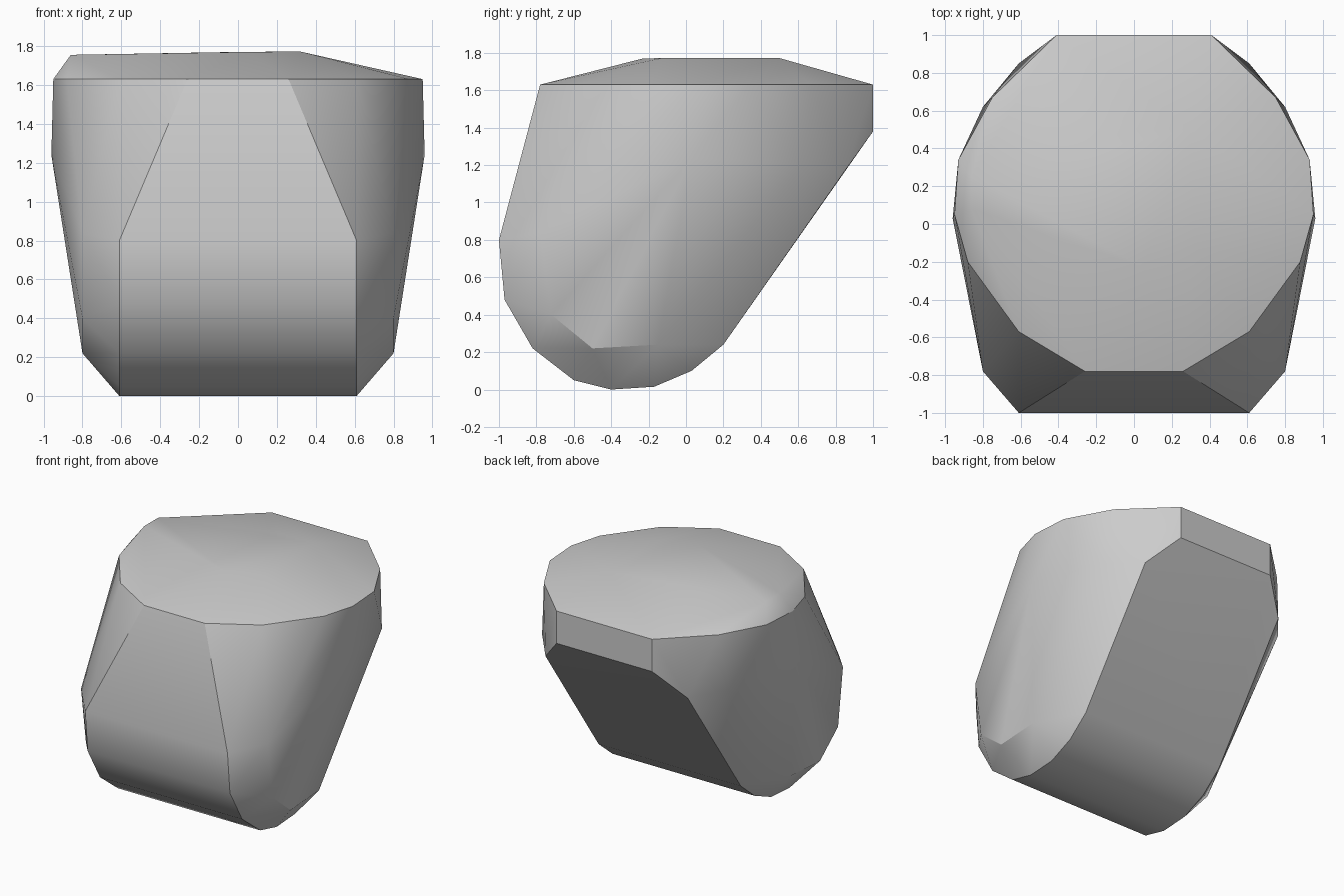
import bpy, bmesh, math

cube = bpy.data.objects.get("Cube")
if cube:
    bpy.data.objects.remove(cube, do_unlink=True)

# One plain grey
grey = bpy.data.materials.new("plain_grey")
grey.use_nodes = True
grey.diffuse_color = (0.6, 0.6, 0.6, 1)
grey.node_tree.nodes["Principled BSDF"].inputs["Base Color"].default_value = (0.6, 0.6, 0.6, 1)


def mirrored(points):
    return [(side * x, y, z) for x, y, z in points for side in (-1, 1)]


# Flat rim, from the front edge round to the back edge
RIM_Z = 1.63
rim = [(0.26, -0.78), (0.61, -0.57), (0.88, -0.2), (0.95, 0.05),
       (0.93, 0.34), (0.75, 0.67), (0.41, 1.0)]
points = mirrored([(x, y, RIM_Z) for x, y in rim])

# Rounded lower drum: profile in y and z, carried across the width
drum = [(-1.0, 0.8), (-0.97, 0.48), (-0.82, 0.22), (-0.6, 0.05), (-0.4, 0.0),
        (-0.17, 0.015), (0.03, 0.1), (0.2, 0.24), (0.85, 1.17)]
points += mirrored([(0.61, y, z) for y, z in drum])

# Narrower profile on the two cheeks, leaving a chamfer round the drum
cheek = [(-0.78, 0.84), (-0.72, 0.4), (-0.5, 0.22), (-0.15, 0.24), (0.62, 1.2)]
points += mirrored([(0.8, y, z) for y, z in cheek])

# Widest side points and the upright back edge
points += mirrored([(0.96, 0.03, 1.24), (0.41, 1.0, 1.38)])

# Lopsided shallow crown
points += [(0.32, -0.13, 1.772), (0.3, 0.5, 1.772), (0.05, -0.23, 1.77),
           (0.0, 0.5, 1.77), (-0.86, 0.08, 1.755), (-0.86, 0.25, 1.755)]

# Wrap all the outlines in one solid
bm = bmesh.new()
for p in points:
    bm.verts.new(p)
hull = bmesh.ops.convex_hull(bm, input=bm.verts[:])
spare = {g for g in hull["geom_interior"] + hull["geom_unused"]
         if isinstance(g, bmesh.types.BMVert)}
bmesh.ops.delete(bm, geom=list(spare), context='VERTS')
bmesh.ops.dissolve_limit(bm, angle_limit=math.radians(1),
                         verts=bm.verts[:], edges=bm.edges[:])
bmesh.ops.recalc_face_normals(bm, faces=bm.faces[:])

mesh = bpy.data.meshes.new("rounded_block")
bm.to_mesh(mesh)
bm.free()
mesh.materials.append(grey)
block = bpy.data.objects.new("rounded_block", mesh)
bpy.context.collection.objects.link(block)

# Soft facets, crisp edges
bpy.ops.object.select_all(action='DESELECT')
block.select_set(True)
bpy.context.view_layer.objects.active = block
bpy.ops.object.shade_smooth_by_angle(angle=math.radians(30))
